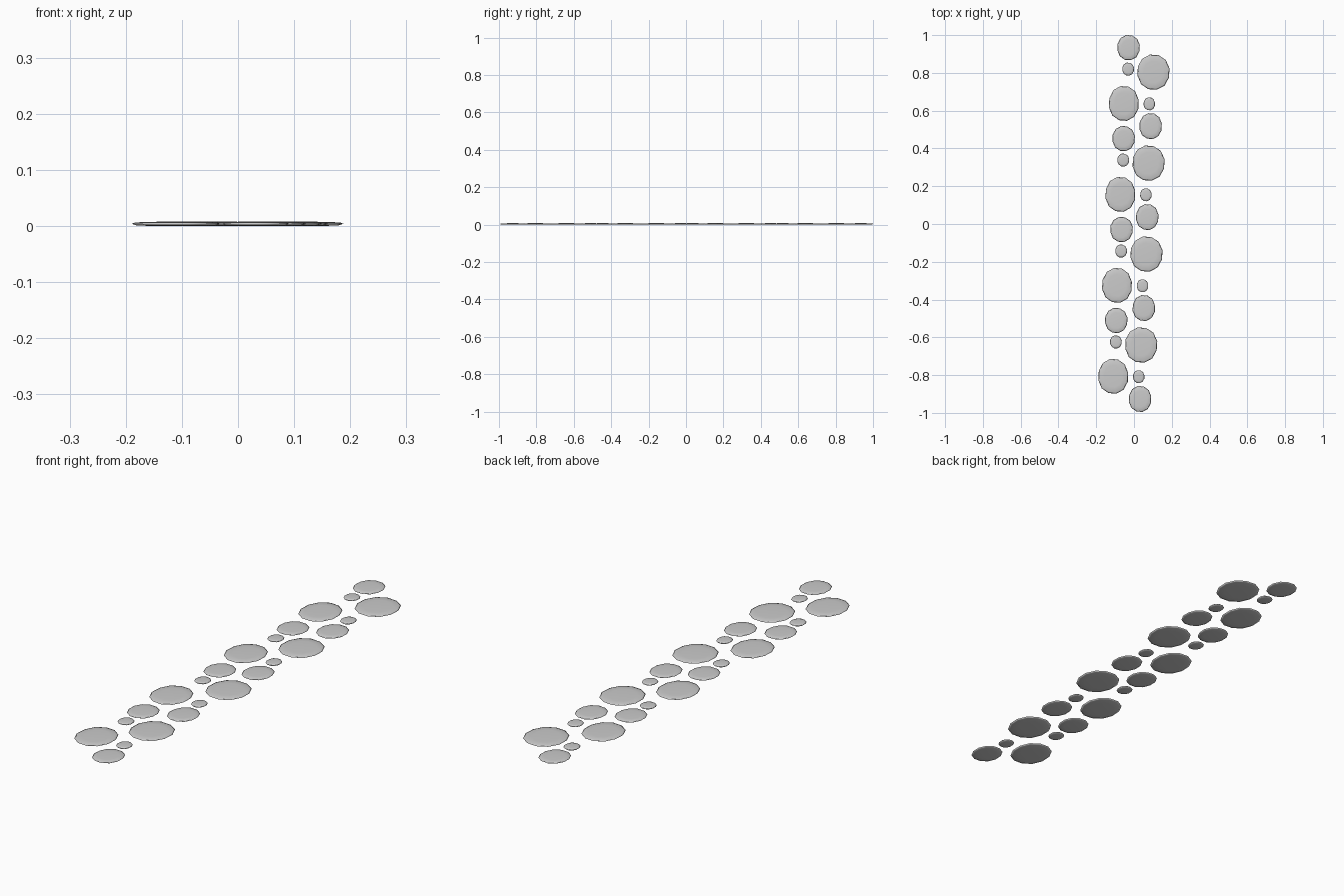
import bpy, bmesh, math

if "Cube" in bpy.data.objects:
    bpy.data.objects.remove(bpy.data.objects["Cube"])

SIDES = 12
# stone section: (radius fraction, height)
PROFILE = [(0.60, 0.0), (0.90, 0.0012), (1.0, 0.0038), (0.93, 0.0062), (0.62, 0.0074)]
# slight unevenness of the outline
WOBBLE = [1.0, 1.01, 0.99, 1.0, 1.01, 1.0, 0.99, 1.01, 1.0, 1.0, 1.01, 0.99]


def stone(name, x, y, rx, ry, turn):
    bm = bmesh.new()
    rings = []
    for f, z in PROFILE:
        ring = []
        for i in range(SIDES):
            a = 2 * math.pi * (i + 0.4) / SIDES + turn
            r = f * WOBBLE[i]
            ring.append(bm.verts.new((rx * r * math.cos(a), ry * r * math.sin(a), z)))
        rings.append(ring)
    for lo, hi in zip(rings, rings[1:]):
        for i in range(SIDES):
            j = (i + 1) % SIDES
            bm.faces.new((lo[i], lo[j], hi[j], hi[i]))
    # flat underside and gently domed top
    bm.faces.new(rings[0][::-1])
    tip = bm.verts.new((0, 0, 0.0078))
    for i in range(SIDES):
        bm.faces.new((rings[-1][i], rings[-1][(i + 1) % SIDES], tip))
    for f in bm.faces:
        f.smooth = True
    mesh = bpy.data.meshes.new(name)
    bm.to_mesh(mesh)
    bm.free()
    obj = bpy.data.objects.new(name, mesh)
    obj.location = (x, y, 0)
    bpy.context.collection.objects.link(obj)


STEP = 0.4815
# two clusters, the second is the first one turned half round
for n, (da, db) in enumerate(zip((0, -0.026, -0.037, -0.065), (0, -0.018, -0.036, -0.056))):
    dy = -STEP * n
    stone("medium_stone_left", -0.029 + da, 0.934 + dy, 0.061, 0.068, 0)
    stone("small_stone_left", -0.031 + da, 0.820 + dy, 0.032, 0.035, 0)
    stone("large_stone_right", 0.103 + da, 0.804 + dy, 0.087, 0.095, 0)
    stone("large_stone_left", -0.054 + db, 0.638 + dy, 0.081, 0.094, math.pi)
    stone("small_stone_right", 0.081 + db, 0.636 + dy, 0.031, 0.035, math.pi)
    stone("medium_stone_right", 0.088 + db, 0.518 + dy, 0.061, 0.070, math.pi)
